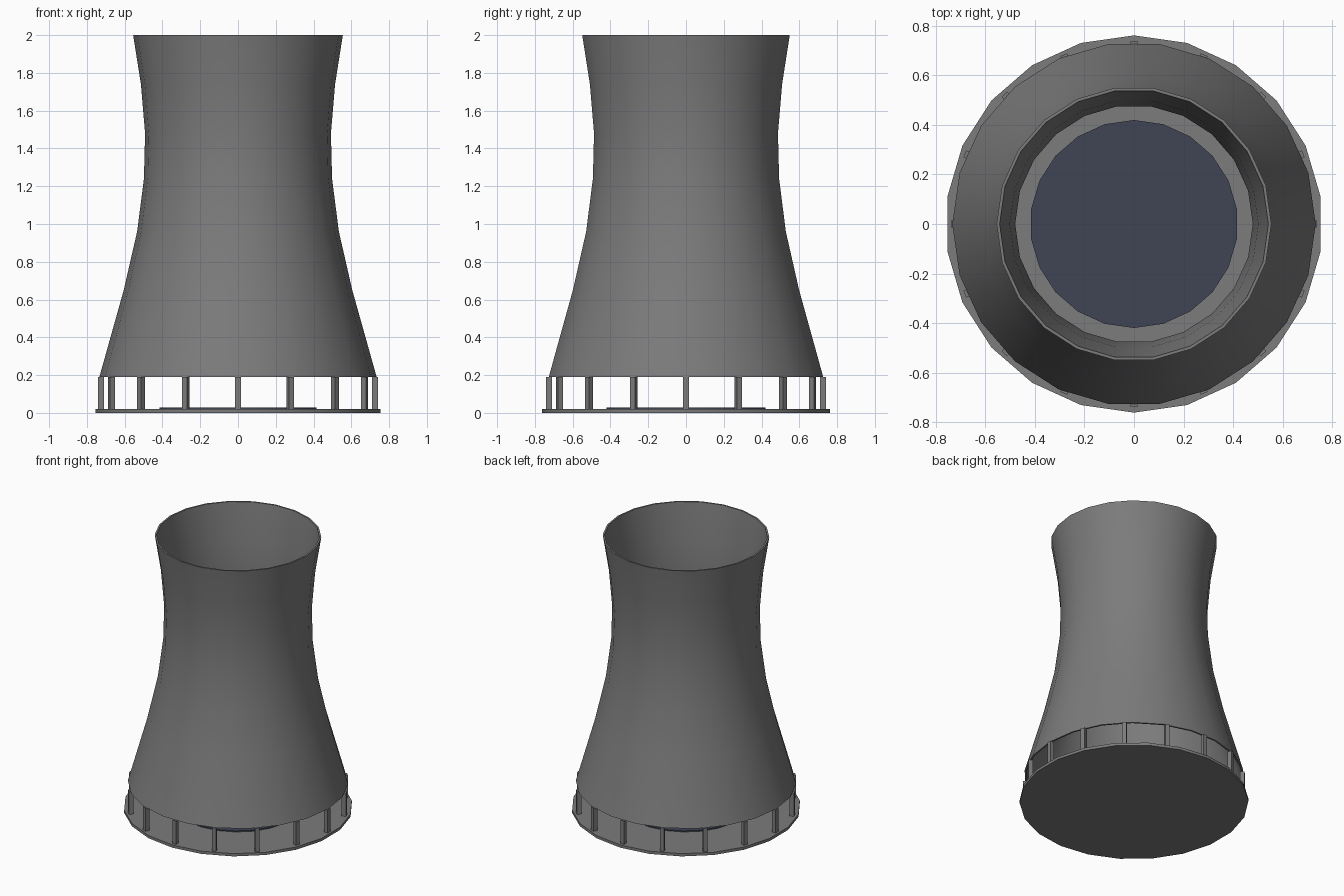
import bpy
import bmesh
from math import cos, sin, pi, radians

if "Cube" in bpy.data.objects:
    bpy.data.objects.remove(bpy.data.objects["Cube"], do_unlink=True)

SIDES = 22
WALL = 0.012


def make_material(name, rgb):
    mat = bpy.data.materials.new(name)
    mat.use_nodes = True
    mat.diffuse_color = (*rgb, 1)
    bsdf = next(n for n in mat.node_tree.nodes if n.type == 'BSDF_PRINCIPLED')
    bsdf.inputs["Base Color"].default_value = (*rgb, 1)
    return mat


def finish(obj, mat):
    obj.data.materials.append(mat)
    bpy.ops.object.select_all(action='DESELECT')
    obj.select_set(True)
    bpy.context.view_layer.objects.active = obj
    bpy.ops.object.shade_smooth_by_angle(angle=radians(30))


def disc(name, radius, bottom, top, mat):
    bpy.ops.mesh.primitive_cylinder_add(
        vertices=SIDES, radius=radius, depth=top - bottom,
        location=(0, 0, (bottom + top) / 2))
    obj = bpy.context.object
    obj.name = name
    finish(obj, mat)


def lathe(name, profile, mat):
    """Spin a closed (radius, height) profile around z."""
    bm = bmesh.new()
    rings = []
    for i in range(SIDES):
        a = 2 * pi * i / SIDES
        rings.append([bm.verts.new((r * cos(a), r * sin(a), z)) for r, z in profile])
    count = len(profile)
    for i in range(SIDES):
        here, there = rings[i], rings[(i + 1) % SIDES]
        for j in range(count):
            k = (j + 1) % count
            bm.faces.new((here[j], there[j], there[k], here[k]))
    bmesh.ops.recalc_face_normals(bm, faces=bm.faces)
    mesh = bpy.data.meshes.new(name)
    bm.to_mesh(mesh)
    bm.free()
    obj = bpy.data.objects.new(name, mesh)
    bpy.context.collection.objects.link(obj)
    finish(obj, mat)


concrete = make_material("concrete grey", (0.2, 0.2, 0.2))
water = make_material("dark water blue", (0.05, 0.06, 0.09))

# Base slab and water basin
disc("base_slab", 0.762, 0, 0.02, concrete)
disc("water_basin", 0.42, 0.015, 0.028, water)

# Thin waisted shell, open at both ends
outer = [(0.734, 0.19), (0.605, 0.65), (0.534, 0.96), (0.498, 1.24),
         (0.492, 1.48), (0.514, 1.74), (0.555, 2.0)]
inner = [(r - WALL, z) for r, z in reversed(outer)]
lathe("tower_shell", outer + inner, concrete)

# Ring of square support columns
COLUMNS = 16
for i in range(COLUMNS):
    a = 2 * pi * i / COLUMNS
    bpy.ops.mesh.primitive_cube_add(
        size=1, location=(0.725 * cos(a), 0.725 * sin(a), 0.104), rotation=(0, 0, a))
    column = bpy.context.object
    column.name = f"support_column_{i + 1}"
    column.scale = (0.03, 0.03, 0.172)
    finish(column, concrete)
